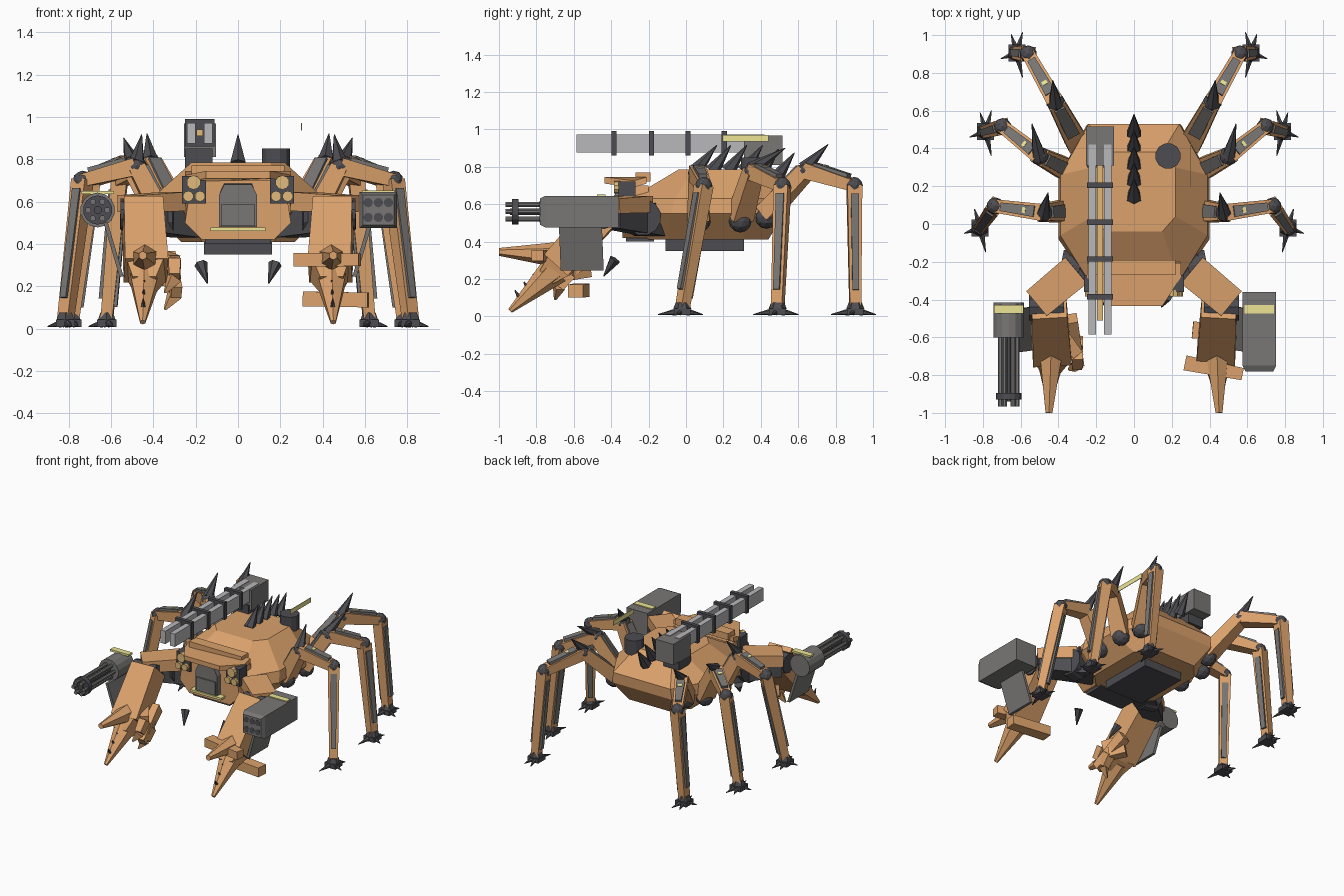
import bpy, bmesh, math
from mathutils import Vector as V

if "Cube" in bpy.data.objects:
    bpy.data.objects.remove(bpy.data.objects["Cube"])

def material(name, c):
    m = bpy.data.materials.new(name)
    m.diffuse_color = (*c, 1)
    m.use_nodes = True
    m.node_tree.nodes["Principled BSDF"].inputs["Base Color"].default_value = m.diffuse_color
    return m

TAN = material("tan_armour", (0.71, 0.36, 0.15))
DARK = material("dark_metal", (0.075, 0.075, 0.085))
GREY = material("gun_metal", (0.19, 0.185, 0.18))
LIGHT = material("rail_metal", (0.48, 0.48, 0.50))
YEL = material("yellow_mark", (0.85, 0.78, 0.30))
GOLD = material("gold_core", (0.75, 0.50, 0.20))

def finish(name, bm, mat):
    bmesh.ops.recalc_face_normals(bm, faces=bm.faces)
    me = bpy.data.meshes.new(name)
    bm.to_mesh(me)
    bm.free()
    me.materials.append(mat)
    ob = bpy.data.objects.new(name, me)
    bpy.context.collection.objects.link(ob)
    return ob

def loft(name, rings, mat):
    """Skin a stack of equal-sized rings and cap both ends."""
    bm = bmesh.new()
    vs = [[bm.verts.new(p) for p in r] for r in rings]
    n = len(vs[0])
    for a, b in zip(vs, vs[1:]):
        for i in range(n):
            bm.faces.new((a[i], a[(i + 1) % n], b[(i + 1) % n], b[i]))
    bm.faces.new(vs[0])
    bm.faces.new(vs[-1])
    return finish(name, bm, mat)

def frame(a, b):
    z = (V(b) - V(a)).normalized()
    x = z.cross(V((0, 0, 1)))
    x = x.normalized() if x.length > 1e-4 else V((1, 0, 0))
    return x, x.cross(z)

def beam(name, a, b, sa, sb, mat, n=4, off=0.0):
    """Tapered n-sided bar; sizes are (width, height), off shifts it upward/outward."""
    x, y = frame(a, b)
    k = 1 / math.cos(math.pi / n) / 2
    ring = lambda p, s: [V(p) + y * off + x * s[0] * k * math.cos((i + .5) * math.tau / n)
                         + y * s[1] * k * math.sin((i + .5) * math.tau / n) for i in range(n)]
    return loft(name, [ring(a, sa), ring(b, sb)], mat)

def box(name, x, y, z, mat):
    return loft(name, [[(x[0], y[0], h), (x[1], y[0], h), (x[1], y[1], h), (x[0], y[1], h)] for h in z], mat)

def rod(name, a, b, ra, rb, mat, n=8):
    return beam(name, a, b, (2 * ra, 2 * ra), (2 * rb, 2 * rb), mat, n)

def ball(name, p, r, mat, sub=2):
    bm = bmesh.new()
    bmesh.ops.create_icosphere(bm, subdivisions=sub, radius=r)
    bmesh.ops.translate(bm, vec=p, verts=bm.verts)
    return finish(name, bm, mat)

def octagon(hx, fx, y0, y1, cy0, cy1, z):
    return [(-fx, y0, z), (fx, y0, z), (hx, cy0, z), (hx, cy1, z),
            (fx, y1, z), (-fx, y1, z), (-hx, cy1, z), (-hx, cy0, z)]

# Faceted hull
loft("hull", [octagon(.27, .17, -.20, .44, -.10, .32, .41),
              octagon(.40, .25, -.30, .525, -.08, .25, .55),
              octagon(.39, .24, -.30, .53, -.06, .26, .63),
              octagon(.22, .15, -.04, .38, .04, .30, .785)], TAN)
box("belly_block", (-.16, .16), (-.11, .31), (.35, .42), DARK)
box("chin_block", (-.155, .155), (-.32, -.17), (.40, .455), DARK)

# Nose, brow and canopy
loft("nose", [[(-.25, y, .50), (-.17, y, .42), (.17, y, .42), (.25, y, .50), (.25 - d, y, .70), (-.25 + d, y, .70)]
              for y, d in ((-.20, .0), (-.34, .03))], TAN)
loft("brow", [[(-.25, -.21, z + .02), (-.25, -.28, z), (-.15, -.435, z + .02),
               (.15, -.435, z + .02), (.25, -.28, z), (.25, -.21, z + .02)] for z in (.69, .725)], TAN)
box("brow_ridge", (-.22, .22), (-.27, -.19), (.72, .77), TAN)
loft("canopy", [[(-.09, y, .48), (.09, y, .48), (.09, y, .63), (.065, y, t), (-.065, y, t), (-.09, y, .63)]
                for y, t in ((-.30, .69), (-.38, .68))], GREY)
box("canopy_sill", (-.08, .08), (-.39, -.37), (.485, .585), GREY)
box("nose_mark", (-.13, .13), (-.39, -.33), (.462, .478), YEL)

# Spine spikes
for i in range(5):
    y = .14 + .085 * i
    z = .775 - .02 * max(0, i - 2)
    rod("spine_spike", (0, y, z), (0, y + .10, z + .14), .036, .002, DARK, 6)

# Rail gun on the back
box("rail_mount", (-.25, -.12), (.30, .44), (.74, .85), DARK)
box("rail_breech", (-.255, -.105), (.31, .515), (.81, .968), GREY)
for x in (-.22, -.14):
    box("rail", (x - .02, x + .02), (-.585, .42), (.875, .972), LIGHT)
box("rail_core", (-.195, -.165), (-.51, .33), (.91, .94), GOLD)
for y in (-.385, -.185, .01, .205):
    box("rail_band", (-.25, -.11), (y - .014, y + .014), (.86, .99), DARK)

# Roof turret and side marking plate
rod("turret_disc", (.18, .36, .74), (.18, .36, .85), .066, .066, DARK, 12)
box("marking_plate", (.298, .302), (.195, .44), (.935, .97), YEL)

# Leg stations: hip, upper joint, knee, foot, spike tip
LEGS = [((.36, .07, .53), (.48, .06, .765), (.735, .095, .70), (.815, -.02, .04), (.455, .165, .915)),
        ((.36, .29, .53), (.50, .36, .775), (.695, .515, .70), (.785, .49, .04), (.54, .53, .90)),
        ((.30, .43, .55), (.415, .645, .78), (.56, .90, .70), (.62, .905, .04), (.43, .76, .92))]

def leg(s, pts):
    hip, joint, knee, foot, tip = [V((s * p[0], p[1], p[2])) for p in pts]
    ball("hip_ball", hip - V((0, 0, .02)), .062, DARK)
    beam("leg_coxa", hip, joint, (.12, .095), (.09, .08), TAN)
    beam("coxa_panel", hip.lerp(joint, .3), hip.lerp(joint, .95), (.07, .02), (.06, .02), GREY, off=.044)
    ball("upper_joint", joint, .05, DARK)
    beam("leg_femur", joint, knee, (.09, .085), (.07, .06), TAN)
    beam("femur_panel", joint.lerp(knee, .15), joint.lerp(knee, .85), (.06, .03), (.045, .025), GREY, off=.04)
    m = joint.lerp(knee, .32)
    beam("leg_mark", m, m.lerp(knee, .1), (.03, .03), (.03, .03), YEL, off=.044)
    rod("knee_spike", joint + V((0, -.01, .01)), tip, .036, .002, DARK, 6)
    ball("knee_ball", knee, .046, DARK)
    beam("leg_tibia", knee, foot, (.08, .075), (.06, .055), TAN)
    beam("tibia_panel", knee.lerp(foot, .07), knee.lerp(foot, .85), (.044, .02), (.034, .02), GREY, off=.036)
    beam("tibia_inner_panel", knee.lerp(foot, .1), knee.lerp(foot, .9), (.044, .02), (.034, .02), GREY, off=-.034)
    f = V((foot.x, foot.y, 0))
    box("foot_pad", (f.x - .045, f.x + .045), (f.y - .045, f.y + .045), (.008, .042), DARK)
    rod("ankle", f + V((0, 0, .04)), f + V((0, 0, .075)), .042, .03, DARK, 6)
    for dx, dy in ((.03, .10), (-.03, -.13), (.085, -.03), (-.03, .11)):
        t = V((s * dx, dy, 0))
        rod("toe", f + t * .25 + V((0, 0, .024)), f + t + V((0, 0, .01)), .016, .002, DARK, 6)

def arm(s):
    P = lambda x, y, z: V((s * x, y, z))
    # Shoulder and upper arm
    beam("shoulder_link", P(.22, -.17, .52), P(.52, -.40, .53), (.16, .18), (.12, .12), DARK)
    rod("shoulder_disc", P(.29, -.25, .53), P(.39, -.23, .53), .10, .095, DARK, 12)
    beam("upper_arm", P(.305, -.245, .60), P(.515, -.42, .59), (.18, .09), (.17, .08), TAN)
    # Forearm with wrist and two claws
    beam("forearm", P(.45, -.43, .565), P(.435, -.69, .275), (.185, .185), (.205, .17), TAN)
    rod("elbow_pin", P(.37, -.44, .54), P(.555, -.44, .54), .07, .07, DARK, 10)
    beam("wrist", P(.435, -.68, .28), P(.44, -.75, .21), (.18, .16), (.11, .10), TAN)
    rod("upper_claw", P(.44, -.70, .33), P(.45, -1.0, .345), .058, .018, TAN, 6)
    rod("lower_claw", P(.44, -.70, .25), P(.45, -.94, .03), .072, .012, TAN, 6)
    for k in (.35, .55, .75):
        p = P(.44, -.70, .25).lerp(P(.45, -.94, .03), k)
        rod("claw_stud", p, p + V((0, -.035, .055)), .014, .003, DARK, 6)
    # Slanted weapon plate between forearm and gun
    loft("weapon_plate", [[P(x, y0, z), P(x + .02, y0, z), P(x + .02, y1, z), P(x, y1, z)]
                          for x, y0, y1, z in ((.54, -.67, -.44, .245), (.615, -.68, -.45, .50))], GREY)
    # Fangs and headlights
    rod("fang", P(.175, -.38, .305), P(.145, -.44, .215), .028, .003, DARK, 6)
    box("light_block", sorted((s * .15, s * .265)), (-.36, -.27), (.59, .72), DARK)
    for x, z, r in ((.21, .69, .032), (.18, .625, .024), (.235, .625, .024)):
        rod("headlight", P(x, -.35, z), P(x, -.385, z), r, r, GOLD, 10)

for s in (1, -1):
    for pts in LEGS:
        leg(s, pts)
    arm(s)

# Rotary gun on the left arm
gx, gz = -.663, .56
rod("gun_housing", (gx, -.415, gz), (gx, -.60, gz), .08, .08, GREY, 14)
rod("gun_hub", (gx, -.60, gz), (gx, -.94, gz), .018, .018, DARK)
for i in range(6):
    a = i * math.tau / 6
    x, z = gx + .045 * math.cos(a), gz + .045 * math.sin(a)
    rod("gun_barrel", (x, -.59, z), (x, -.965, z), .013, .013, GREY)
rod("muzzle_ring", (gx, -.895, gz), (gx, -.93, gz), .067, .067, DARK, 14)
box("gun_mark", (-.74, -.585), (-.475, -.43), (.635, .65), YEL)

# Rocket pod on the right arm
loft("rocket_pod", [[(.575 + e, y, .475 + e), (.752 - e, y, .475 + e), (.752 - e, y, .645 - e), (.575 + e, y, .645 - e)]
                    for y, e in ((-.36, 0), (-.75, 0), (-.78, .015))], GREY)
for x in (.615, .663, .711):
    for z in (.525, .595):
        rod("rocket_tube", (x, -.74, z), (x, -.782, z), .021, .021, DARK, 10)
box("pod_mark", (.585, .74), (-.475, -.43), (.64, .652), YEL)

# Right wrist cross bars
beam("upper_wrist_bar", (.27, -.735, .325), (.575, -.795, .325), (.08, .065), (.065, .06), TAN)
beam("lower_wrist_bar", (.31, -.56, .14), (.615, -.59, .135), (.09, .07), (.08, .07), TAN)

# Left wrist folded fingers
for dy, dz in ((-.02, .06), (.05, -.02)):
    a, b, c = (-.37, -.58 + dy, .27 + dz), (-.30, -.67 + dy, .25 + dz), (-.30, -.73 + dy, .18 + dz)
    beam("finger_base", a, b, (.07, .08), (.06, .07), TAN)
    beam("finger_mid", b, c, (.06, .07), (.05, .06), TAN)
    beam("finger_tip", c, (-.345, -.75 + dy, .11 + dz), (.05, .06), (.01, .01), TAN)
beam("finger_guard", (-.33, -.50, .33), (-.29, -.74, .17), (.06, .09), (.05, .06), TAN)
